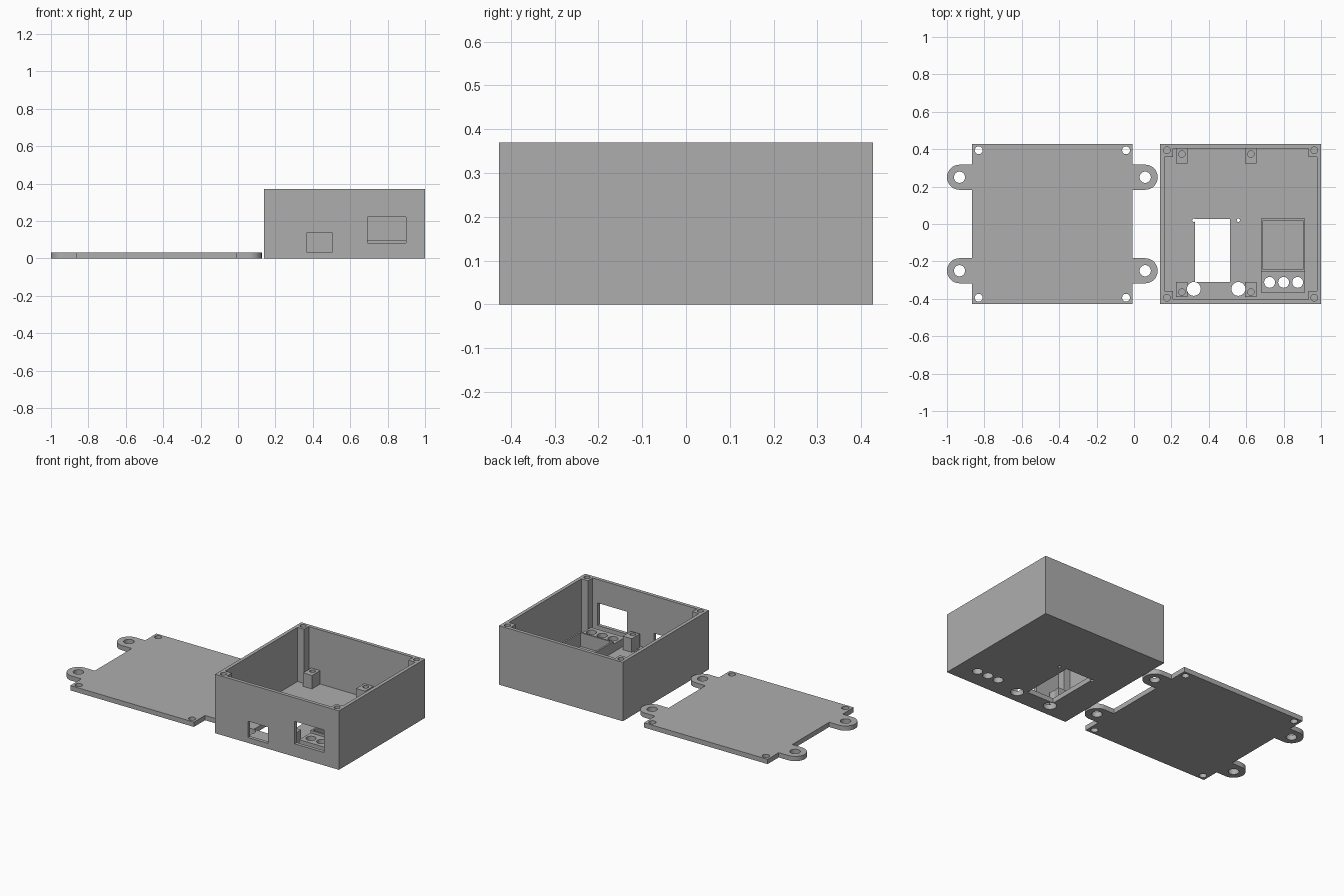
import bpy, bmesh, math

if "Cube" in bpy.data.objects:
    bpy.data.objects.remove(bpy.data.objects["Cube"])

grey = bpy.data.materials.new("plastic grey")
grey.diffuse_color = (0.42, 0.42, 0.42, 1)
grey.use_nodes = True
grey.node_tree.nodes["Principled BSDF"].inputs["Base Color"].default_value = grey.diffuse_color


def prism(name, outline, z0, z1):
    """Extrude a closed counter-clockwise outline from z0 to z1."""
    bm = bmesh.new()
    face = bm.faces.new([bm.verts.new((x, y, z0)) for x, y in outline])
    top = bmesh.ops.extrude_face_region(bm, geom=[face])["geom"]
    bmesh.ops.translate(bm, vec=(0, 0, z1 - z0),
                        verts=[v for v in top if isinstance(v, bmesh.types.BMVert)])
    bmesh.ops.recalc_face_normals(bm, faces=bm.faces)
    mesh = bpy.data.meshes.new(name)
    bm.to_mesh(mesh)
    bm.free()
    mesh.materials.append(grey)
    ob = bpy.data.objects.new(name, mesh)
    bpy.context.collection.objects.link(ob)
    return ob


def block(x0, x1, y0, y1, z0, z1):
    return prism("tool", [(x0, y0), (x1, y0), (x1, y1), (x0, y1)], z0, z1)


def arc(cx, cy, r, a0, a1, n):
    return [(cx + r * math.cos(math.radians(a0 + (a1 - a0) * i / n)),
             cy + r * math.sin(math.radians(a0 + (a1 - a0) * i / n))) for i in range(n + 1)]


def rod(x, y, r, z0, z1):
    return prism("tool", arc(x, y, r, 0, 360, 32)[:-1], z0, z1)


def combine(target, tool, op="DIFFERENCE"):
    mod = target.modifiers.new("bool", "BOOLEAN")
    mod.operation, mod.solver, mod.object = op, "EXACT", tool
    bpy.context.view_layer.objects.active = target
    bpy.ops.object.modifier_apply(modifier=mod.name)
    bpy.data.objects.remove(tool)


def smooth(ob):
    bpy.ops.object.select_all(action="DESELECT")
    ob.select_set(True)
    bpy.context.view_layer.objects.active = ob
    bpy.ops.object.shade_smooth_by_angle(angle=math.radians(30))


HALF_Y = 0.427

# --- Lid: flat plate with four rounded mounting ears ---
LID_X, LID_W, EAR_X, EAR_Y, EAR_R = -0.4365, 0.4295, 0.4965, 0.25, 0.067
side = [(LID_W, -HALF_Y)]
for cy in (-EAR_Y, EAR_Y):
    side += [(LID_W, cy - EAR_R)] + arc(EAR_X, cy, EAR_R, -90, 90, 24) + [(LID_W, cy + EAR_R)]
side.append((LID_W, HALF_Y))
outline = side + [(-x, -y) for x, y in side]
lid = prism("lid", [(LID_X + x, y) for x, y in outline], 0, 0.03)
for sx in (-1, 1):
    for sy in (-1, 1):
        combine(lid, rod(LID_X + sx * EAR_X, sy * EAR_Y, 0.03, -0.1, 0.1))
        combine(lid, rod(LID_X + sx * 0.394, sy * 0.394, 0.021, -0.1, 0.1))
smooth(lid)

# --- Case: open box whose cavity leaves square corner posts ---
X0, X1, TOP, FLOOR, WALL, POST = 0.14, 1.0, 0.37, 0.03, 0.022, 0.068
case = block(X0, X1, -HALF_Y, HALF_Y, 0, TOP)
case.name = "case"
cx, hx = (X0 + X1) / 2, (X1 - X0) / 2
ix, iy, px, py = hx - WALL, HALF_Y - WALL, hx - POST, HALF_Y - POST
half = [(ix, -py), (ix, py), (px, py), (px, iy), (-px, iy), (-px, py)]
cavity = half + [(-x, -y) for x, y in half]
combine(case, prism("tool", [(cx + x, y) for x, y in cavity], FLOOR, TOP + 0.1))

# Screw holes in the corner posts
for sx in (-1, 1):
    for sy in (-1, 1):
        combine(case, rod(cx + sx * 0.394, sy * 0.394, 0.018, 0.2, TOP + 0.1))

# Board standoffs with blind holes
for x in (0.256, 0.625):
    for y, hole in ((0.364, 0.374), (-0.35, -0.364)):
        combine(case, block(x - 0.031, x + 0.031, y - 0.04, y + 0.04, 0.02, 0.115), "UNION")
        combine(case, rod(x, hole, 0.017, 0.04, 0.2))

# Screen holder frame with recess, and the lower button block
combine(case, block(0.68, 0.915, -0.365, -0.25, 0.02, 0.08), "UNION")
combine(case, block(0.68, 0.915, -0.253, 0.03, 0.02, 0.096), "UNION")
combine(case, block(0.691, 0.904, -0.243, 0.02, 0.01, 0.2))

# Floor openings: button holes, large window, round holes and pin holes
for x in (0.725, 0.8, 0.875):
    combine(case, rod(x, -0.312, 0.029, -0.1, 0.2))
combine(case, block(0.327, 0.513, -0.31, 0.027, -0.1, 0.2))
for x in (0.32, 0.558):
    combine(case, rod(x, -0.347, 0.037, -0.1, 0.2))
    combine(case, rod(x, 0.02, 0.009, -0.1, 0.2))

# Front wall openings
combine(case, block(0.367, 0.506, -0.5, -0.395, 0.034, 0.136))
combine(case, block(0.693, 0.898, -0.5, -0.395, 0.081, 0.222))
smooth(case)
